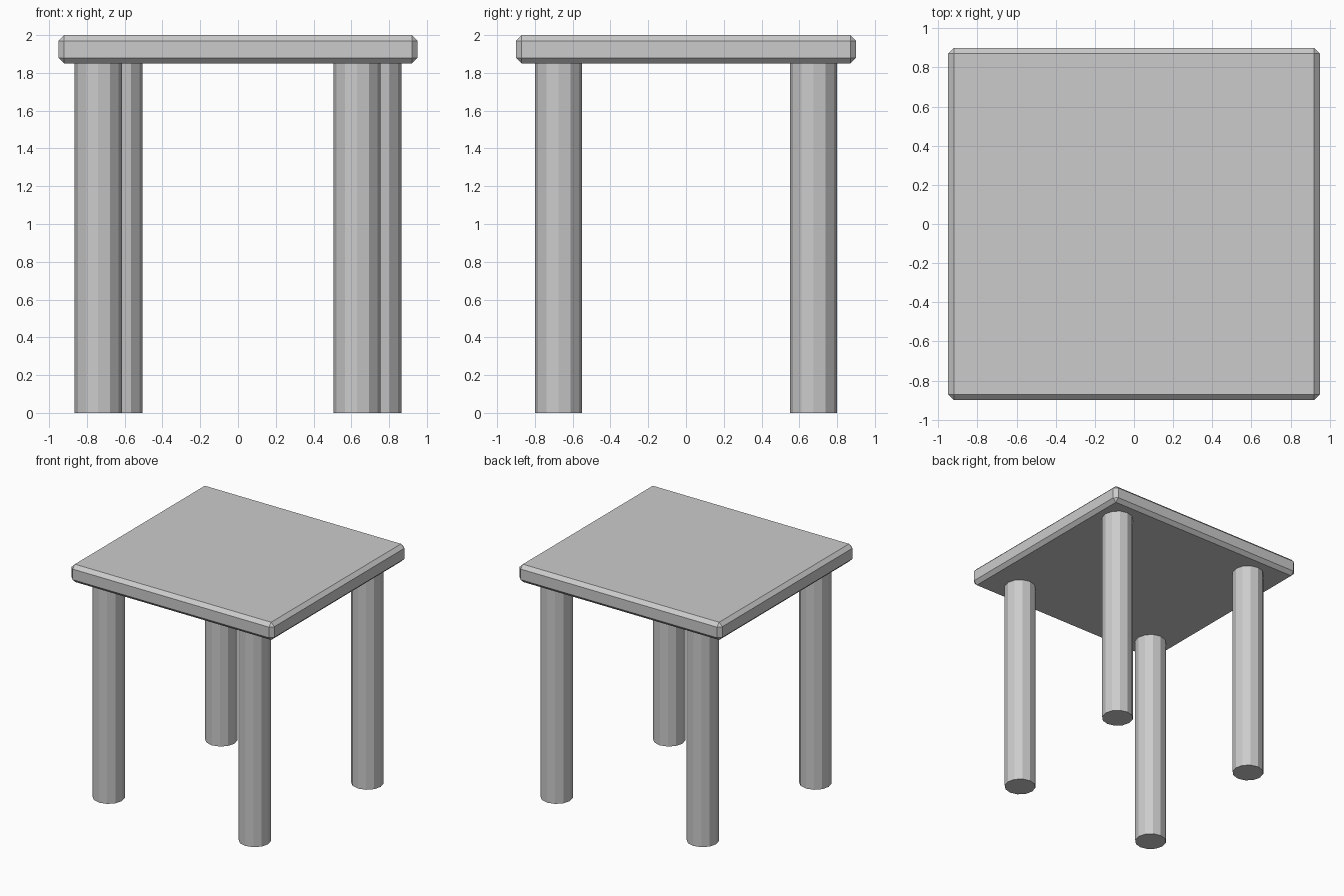
import bpy

if "Cube" in bpy.data.objects:
    bpy.data.objects.remove(bpy.data.objects["Cube"])

# Table top: chamfered slab
bpy.ops.mesh.primitive_cube_add(size=1, location=(0, 0, 1.925))
top = bpy.context.object
top.name = "table_top"
top.scale = (1.9, 1.8, 0.15)
bpy.ops.object.transform_apply(location=False, rotation=False, scale=True)
bevel = top.modifiers.new("chamfer", 'BEVEL')
bevel.width = 0.03
bevel.segments = 1


def add_leg(name, x, y):
    """Twelve-sided straight leg, reaching slightly into the top."""
    height = 1.86
    bpy.ops.mesh.primitive_cylinder_add(vertices=12, radius=0.125, depth=height,
                                        location=(x, y, height / 2))
    bpy.context.object.name = name


# Legs: front and back pairs are offset sideways from each other
for name, x, y in (("front_left_leg", -0.74, -0.675), ("front_right_leg", 0.63, -0.675),
                   ("back_left_leg", -0.63, 0.675), ("back_right_leg", 0.74, 0.675)):
    add_leg(name, x, y)
